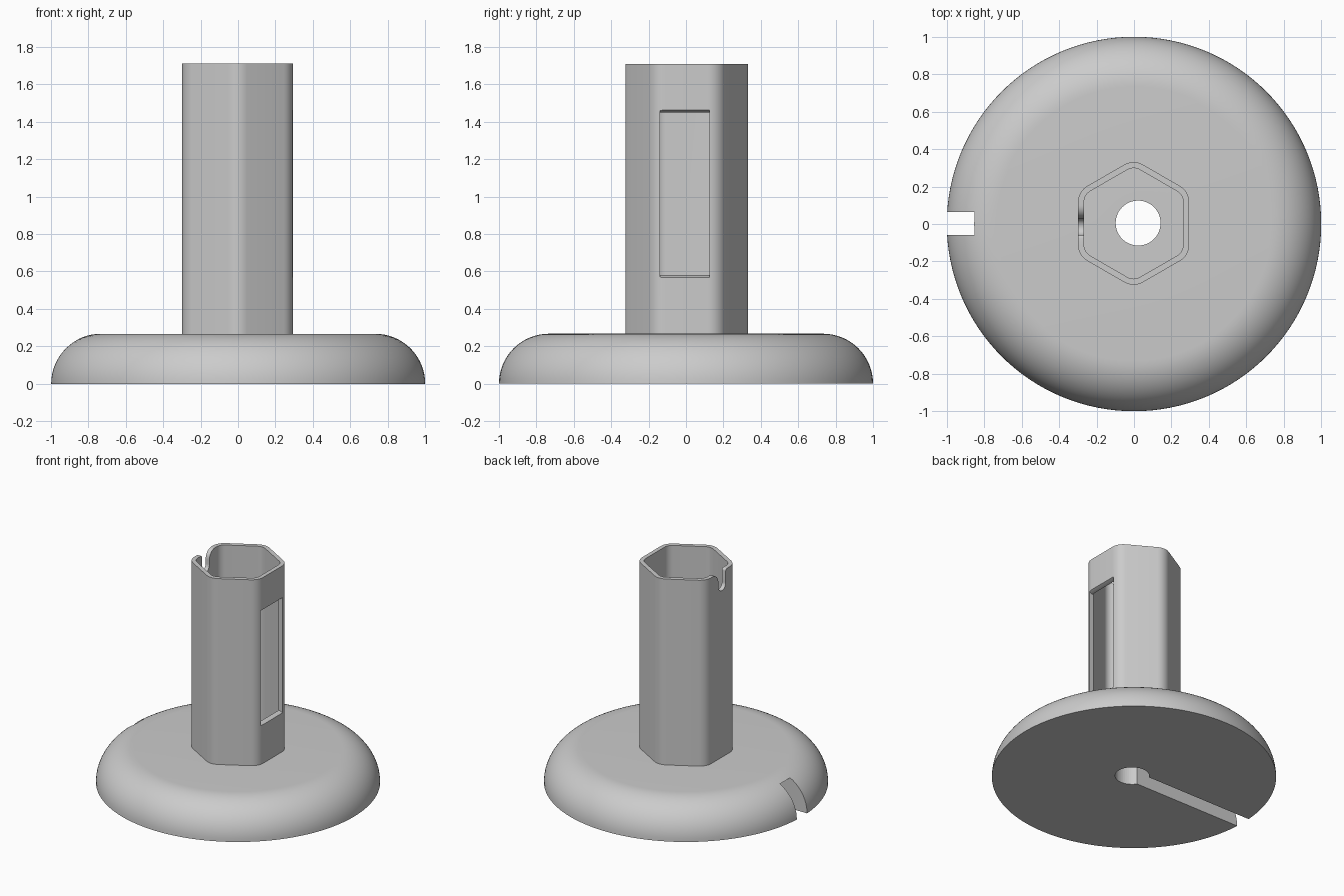
import bpy, bmesh, math

if "Cube" in bpy.data.objects:
    bpy.data.objects.remove(bpy.data.objects["Cube"])

grey = bpy.data.materials.new("light_grey")
grey.diffuse_color = (0.6, 0.6, 0.6, 1)
grey.use_nodes = True
grey.node_tree.nodes["Principled BSDF"].inputs["Base Color"].default_value = grey.diffuse_color

TOP, BASE_H = 1.71, 0.267
CX, CY = -0.002, 0.003          # tube axis


def arc(cx, cy, r, a0, a1, n):
    """Points on an arc, angles in degrees."""
    return [(cx + r * math.cos(math.radians(a0 + (a1 - a0) * i / n)),
             cy + r * math.sin(math.radians(a0 + (a1 - a0) * i / n))) for i in range(n + 1)]


def prism(name, pts, lo, hi, axis="z"):
    """Extrude a closed 2D outline from lo to hi along an axis."""
    place = {"z": lambda p, h: (p[0], p[1], h),
             "x": lambda p, h: (h, p[0], p[1]),
             "y": lambda p, h: (p[0], h, p[1])}[axis]
    bm = bmesh.new()
    a = [bm.verts.new(place(p, lo)) for p in pts]
    b = [bm.verts.new(place(p, hi)) for p in pts]
    bm.faces.new(a)
    bm.faces.new(b)
    n = len(pts)
    for i in range(n):
        j = (i + 1) % n
        bm.faces.new((a[i], a[j], b[j], b[i]))
    return finish(name, bm)


def finish(name, bm):
    bmesh.ops.recalc_face_normals(bm, faces=bm.faces)
    me = bpy.data.meshes.new(name)
    bm.to_mesh(me)
    bm.free()
    me.materials.append(grey)
    ob = bpy.data.objects.new(name, me)
    bpy.context.collection.objects.link(ob)
    return ob


def activate(ob):
    bpy.ops.object.select_all(action="DESELECT")
    ob.select_set(True)
    bpy.context.view_layer.objects.active = ob


def cut(ob, cutter):
    """Subtract the cutter and remove it."""
    cutter.hide_render = True
    mod = ob.modifiers.new("cut", "BOOLEAN")
    mod.operation, mod.solver, mod.object = "DIFFERENCE", "EXACT", cutter
    activate(ob)
    bpy.ops.object.modifier_apply(modifier=mod.name)
    bpy.data.objects.remove(cutter, do_unlink=True)


def smooth(ob):
    activate(ob)
    bpy.ops.object.shade_smooth_by_angle(angle=math.radians(30))


def rounded_hex(apothem, r):
    """Hexagon with flats facing +x and -x and rounded corners."""
    d = (apothem - r) / math.cos(math.radians(30))
    pts = []
    for k in range(6):
        a = 30 + 60 * k
        pts += arc(CX + d * math.cos(math.radians(a)), CY + d * math.sin(math.radians(a)),
                   r, a - 30, a + 30, 8)
    return pts


# Round base with a quarter-circle edge, spun around z
bm = bmesh.new()
profile = [(0, 0)] + arc(1 - BASE_H, 0, BASE_H, 0, 90, 16) + [(0, BASE_H)]
vs = [bm.verts.new((x, 0, z)) for x, z in profile]
edges = [bm.edges.new(e) for e in zip(vs, vs[1:])]
bmesh.ops.spin(bm, geom=vs + edges, axis=(0, 0, 1), cent=(0, 0, 0),
               angle=math.tau, steps=128, use_merge=True)
bmesh.ops.remove_doubles(bm, verts=bm.verts, dist=1e-5)
base = finish("base", bm)

# Cable hole and the channel under the base leading to the rim
cut(base, prism("hole_cutter", arc(0.022, 0.005, 0.12, 0, 360, 48)[:-1], -0.1, 0.4))
channel = [(-1.1, -0.06), (0.022, -0.06), (0.022, 0.065), (-1.1, 0.065)]
cut(base, prism("channel_cutter", channel, -0.1, 0.238))
smooth(base)

# Hollow hexagonal tube
tube = prism("hex_tube", rounded_hex(0.297, 0.1), BASE_H, TOP)
cut(tube, prism("bore_cutter", rounded_hex(0.265, 0.068), BASE_H - 0.1, TOP + 0.1))

# Tall window with chamfered sill and head
window = [(0.2, 0.58), (0.27, 0.58), (0.30, 0.565), (0.4, 0.565),
          (0.4, 1.465), (0.30, 1.465), (0.27, 1.45), (0.2, 1.45)]
cut(tube, prism("window_cutter", window, -0.14, 0.125, "y"))

# Cable notch in the top rim, flared on one side
notch = (arc(-0.015, TOP - 0.105, 0.045, 180, 360, 16)
         + arc(0.1, TOP - 0.07, 0.07, 180, 90, 10)
         + [(0.1, TOP + 0.1), (-0.075, TOP + 0.1)]
         + arc(-0.075, TOP - 0.015, 0.015, 90, 0, 4))
cut(tube, prism("notch_cutter", notch, -0.4, -0.2, "x"))
smooth(tube)
